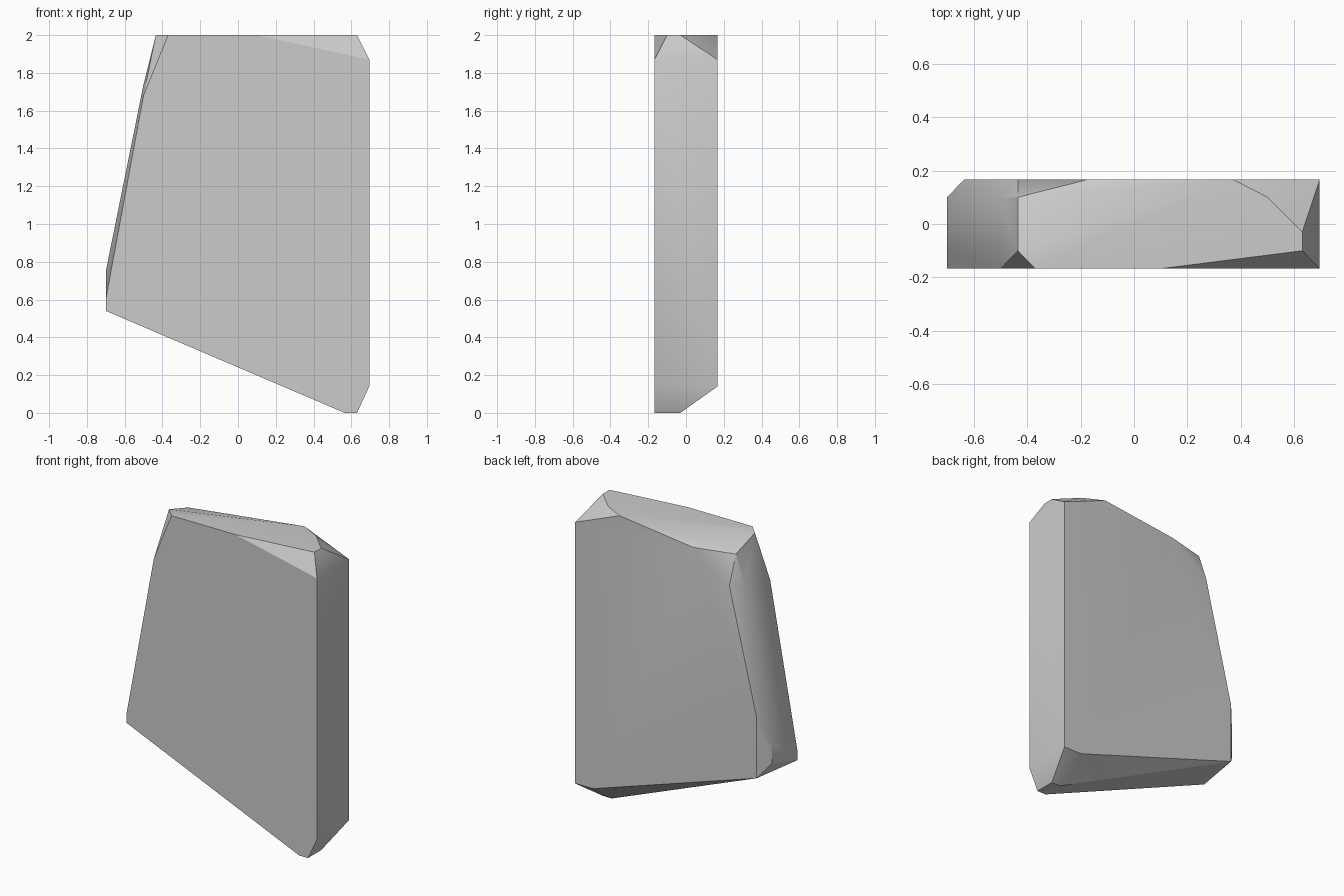
import bpy
import bmesh
from math import radians

# Remove the default cube only
default_cube = bpy.data.objects.get("Cube")
if default_cube:
    bpy.data.objects.remove(default_cube, do_unlink=True)


def make_material(name, colour):
    material = bpy.data.materials.new(name)
    material.use_nodes = True
    material.diffuse_color = colour
    shader = material.node_tree.nodes["Principled BSDF"]
    shader.inputs["Base Color"].default_value = colour
    return material


# Shared extents of the slab
RIGHT, LEFT = 0.695, -0.7
TOP, SHOULDER, CHAMFER = 2.0, 1.87, 0.14
FRONT, BACK = -0.167, 0.167
RIM = 0.63      # where the chamfers beside the tall straight edge begin
TOE = 0.565     # lowest point of the sloping underside

# Upright outlines (x, z), one for each depth of the slab
outlines = {
    FRONT: [(LEFT, 0.54), (LEFT, 0.6), (-0.5, 1.68), (-0.37, TOP), (0.1, TOP),
            (RIGHT, SHOULDER), (RIGHT, CHAMFER), (RIM, 0), (TOE, 0)],
    -0.1: [(LEFT, 0.75), (-0.5, 1.74), (-0.435, TOP), (RIM, TOP)],
    -0.03: [(RIM, TOP), (RIM, 0), (TOE, 0)],
    0.1: [(LEFT, 0.62), (LEFT, 0.75), (-0.5, 1.74), (-0.435, 1.935), (0.5, TOP)],
    BACK: [(-0.635, 0.53), (-0.635, 0.93), (-0.435, 1.75), (-0.17, 1.935),
           (0.37, TOP), (RIGHT, SHOULDER), (RIGHT, CHAMFER), (TOE, CHAMFER)],
}


def build_slab(name, sections, material):
    """Wrap a convex skin around the outlines and merge its flat facets."""
    bm = bmesh.new()
    for depth, outline in sections.items():
        for x, z in outline:
            bm.verts.new((x, depth, z))
    hull = bmesh.ops.convex_hull(bm, input=bm.verts[:])
    spare = {v for v in hull["geom_interior"] + hull["geom_unused"]
             if isinstance(v, bmesh.types.BMVert)}
    bmesh.ops.delete(bm, geom=list(spare), context="VERTS")
    bmesh.ops.dissolve_limit(bm, angle_limit=radians(1),
                             verts=bm.verts[:], edges=bm.edges[:])
    bmesh.ops.recalc_face_normals(bm, faces=bm.faces[:])
    mesh = bpy.data.meshes.new(name)
    bm.to_mesh(mesh)
    bm.free()
    mesh.materials.append(material)
    slab = bpy.data.objects.new(name, mesh)
    bpy.context.collection.objects.link(slab)
    return slab


# Chipped stone slab with soft shading across its shallow facets
stone = make_material("stone grey", (0.6, 0.6, 0.6, 1))
slab = build_slab("stone_slab", outlines, stone)
bpy.ops.object.select_all(action="DESELECT")
slab.select_set(True)
bpy.context.view_layer.objects.active = slab
bpy.ops.object.shade_smooth_by_angle(angle=radians(30))
